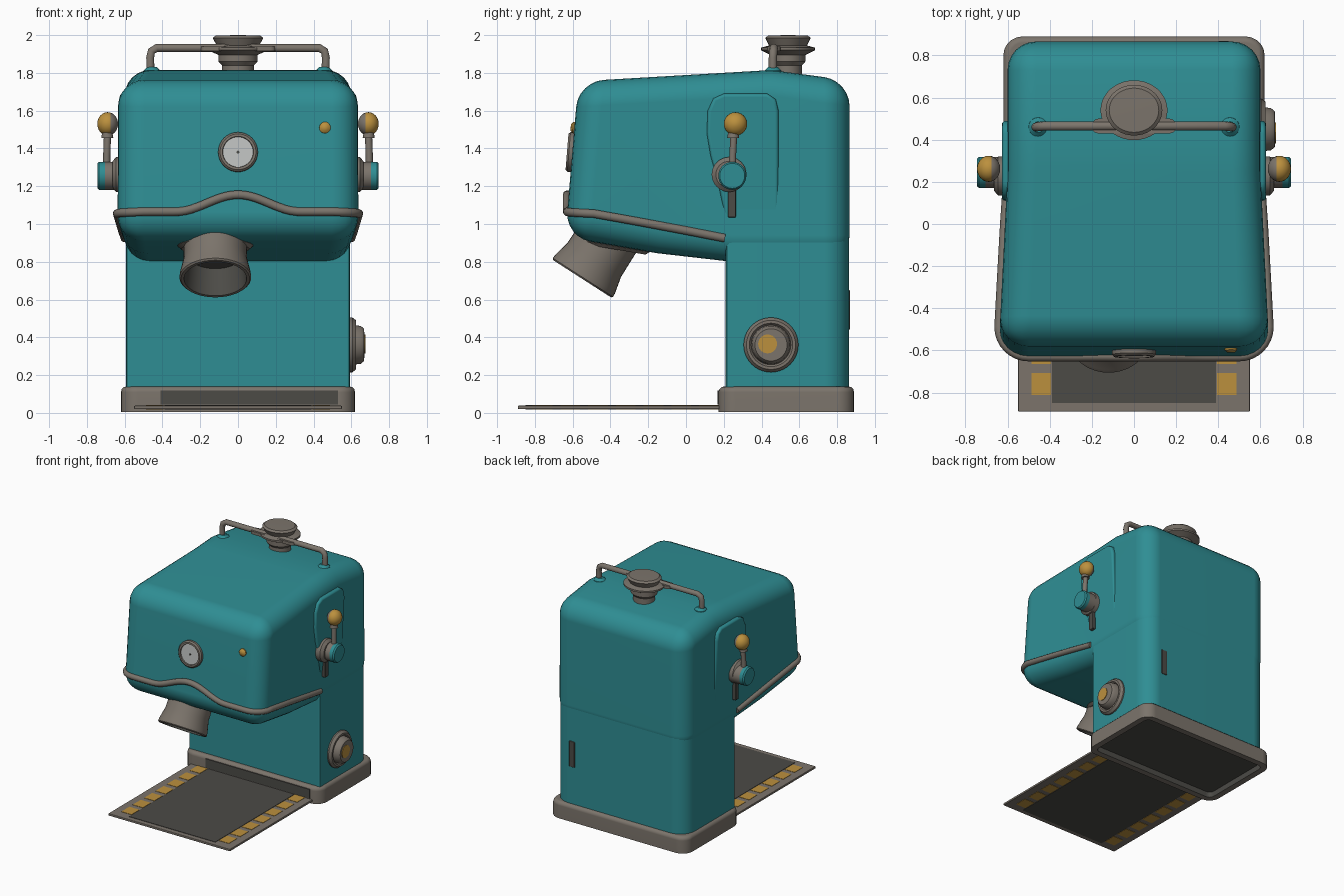
import bpy, bmesh, math
from mathutils import Vector

if "Cube" in bpy.data.objects:
    bpy.data.objects.remove(bpy.data.objects["Cube"])


def material(name, rgb):
    m = bpy.data.materials.new(name)
    m.diffuse_color = (*rgb, 1)
    m.use_nodes = True
    m.node_tree.nodes["Principled BSDF"].inputs["Base Color"].default_value = m.diffuse_color
    return m


TEAL = material("teal", (0.028, 0.27, 0.295))
TAUPE = material("taupe_metal", (0.2, 0.175, 0.148))
DARK = material("dark_grey", (0.072, 0.07, 0.062))
AMBER = material("amber", (0.5, 0.28, 0.048))
WHITE = material("pale_grey", (0.52, 0.54, 0.53))


def finish(name, bm, *mats, angle=35):
    bmesh.ops.recalc_face_normals(bm, faces=bm.faces)
    me = bpy.data.meshes.new(name)
    bm.to_mesh(me)
    bm.free()
    ob = bpy.data.objects.new(name, me)
    bpy.context.collection.objects.link(ob)
    for m in mats:
        me.materials.append(m)
    bpy.ops.object.select_all(action='DESELECT')
    ob.select_set(True)
    bpy.context.view_layer.objects.active = ob
    bpy.ops.object.shade_smooth_by_angle(angle=math.radians(angle))
    wn = ob.modifiers.new("weighted_normals", 'WEIGHTED_NORMAL')
    wn.keep_sharp = True
    return ob


def bevel(bm, edges, offset, segments=4):
    bmesh.ops.bevel(bm, geom=list(edges), offset=offset, segments=segments,
                    profile=0.5, affect='EDGES', clamp_overlap=True)


def prism_mesh(pts, x0, x1):
    """Profile of (y, z) points extruded along x."""
    bm = bmesh.new()
    f = bm.faces.new([bm.verts.new((x0, y, z)) for y, z in pts])
    new = bmesh.ops.extrude_face_region(bm, geom=[f])['geom']
    for v in new:
        if isinstance(v, bmesh.types.BMVert):
            v.co.x = x1
    bmesh.ops.recalc_face_normals(bm, faces=bm.faces)
    return bm


def box_mesh(x0, x1, y0, y1, z0, z1):
    return prism_mesh([(y0, z0), (y1, z0), (y1, z1), (y0, z1)], x0, x1)


def box(name, dims, mat, r=0):
    bm = box_mesh(*dims)
    if r:
        bevel(bm, bm.edges, r, 3)
    return finish(name, bm, mat)


def vertical(e):
    d = e.verts[0].co - e.verts[1].co
    return abs(d.z) > 0.9 * d.length


def lathe(name, prof, loc, axis, *mats, slots=None, n=40, sx=1):
    """Profile of (radius, height) turned about an axis."""
    bm = bmesh.new()
    q = Vector(axis).to_track_quat('Z', 'Y')
    rings = []
    for r, h in prof:
        k = 1 if r == 0 else n
        rings.append([bm.verts.new(q @ Vector((sx * r * math.cos(a), r * math.sin(a), h)) + Vector(loc))
                      for a in (2 * math.pi * i / n for i in range(k))])
    for s, (a, b) in enumerate(zip(rings, rings[1:])):
        for i in range(n):
            j = (i + 1) % n
            vs = [a[i % len(a)], a[j % len(a)], b[j % len(b)], b[i % len(b)]]
            f = bm.faces.new(list(dict.fromkeys(vs)))
            f.material_index = slots[s] if slots else 0
    return finish(name, bm, *mats)


def tube(name, pts, r, mat, bez=False):
    cu = bpy.data.curves.new(name, 'CURVE')
    cu.dimensions = '3D'
    cu.bevel_depth = r
    cu.bevel_resolution = 3
    cu.use_fill_caps = True
    sp = cu.splines.new('POLY')
    sp.points.add(len(pts) - 1)
    for p, c in zip(sp.points, pts):
        p.co = (*c, 1)
    cu.materials.append(mat)
    ob = bpy.data.objects.new(name, cu)
    bpy.context.collection.objects.link(ob)
    bpy.ops.object.select_all(action='DESELECT')
    ob.select_set(True)
    bpy.context.view_layer.objects.active = ob
    bpy.ops.object.convert(target='MESH')
    bpy.ops.object.shade_smooth_by_angle(angle=math.radians(50))


# head housing: rounded profile, widening towards the front
bm = prism_mesh([(-0.64, 0.93), (-0.15, 0.845), (0.2, 0.805), (0.866, 0.805),
                 (0.866, 1.76), (0.45, 1.815), (-0.57, 1.755)], -0.6, 0.6)
bevel(bm, [e for e in bm.edges if e.calc_face_angle() > 0.6], 0.135, 6)
bmesh.ops.bisect_plane(bm, geom=bm.verts[:] + bm.edges[:] + bm.faces[:],
                       plane_co=(0, 0.25, 0), plane_no=(0, 1, 0))
for v in bm.verts:
    v.co.x *= 1 + max(0, 0.25 - v.co.y) * 0.083
finish("head_housing", bm, TEAL)

# column: crisp front edges, round back edges
bm = box_mesh(-0.594, 0.594, 0.21, 0.863, 0.08, 1.5)
bevel(bm, [e for e in bm.edges if vertical(e) and e.verts[0].co.y > 0.5], 0.13, 6)
bevel(bm, [e for e in bm.edges if vertical(e) and e.verts[0].co.y < 0.22], 0.02, 2)
finish("column", bm, TEAL)

# base with hollow dark underside
bm = box_mesh(-0.62, 0.62, 0.172, 0.89, 0.005, 0.14)
bevel(bm, [e for e in bm.edges if vertical(e)], 0.09, 5)
bm.normal_update()
bevel(bm, [e for e in bm.edges if all(v.co.z > 0.13 for v in e.verts)
           and e.calc_face_angle() > 1], 0.03, 3)
bm.normal_update()
under = [f for f in bm.faces if f.normal.z < -0.9]
bmesh.ops.inset_region(bm, faces=under, thickness=0.05, depth=0)
under[0].material_index = 1
for f in bmesh.ops.extrude_discrete_faces(bm, faces=under)['faces']:
    f.material_index = 1
    for v in f.verts:
        v.co.z = 0.05
finish("base", bm, TAUPE, DARK)
box("base_front_panel", (-0.41, 0.53, 0.167, 0.19, 0.045, 0.118), DARK)

# drip tray with dark mat and amber squares
box("drip_tray", (-0.55, 0.55, -0.89, 0.2, 0.02, 0.038), TAUPE, 0.005)
box("tray_mat", (-0.39, 0.39, -0.85, 0.17, 0.017, 0.041), DARK)
for s in (-1, 1):
    for i in range(7):
        y = -0.76 + 0.147 * i
        box("tray_square", (s * 0.44 - 0.046, s * 0.44 + 0.046, y - 0.052, y + 0.052,
                            0.0175, 0.0405), AMBER)

# trim band round the head, waved at the front
half = []
for i in range(17):
    x = 0.5 * i / 16
    bump = 0.045 * (1 + math.cos(math.pi * x / 0.33)) if x < 0.33 else 0
    half.append((x, -0.629, 1.065 + bump))
for i in range(1, 9):
    a = math.pi / 2 * i / 8
    half.append((0.5 + 0.14 * math.sin(a), -0.489 - 0.14 * math.cos(a), 1.065 - 0.01 * i / 8))
half += [(0.627, -0.25, 1.012), (0.613, 0, 0.965), (0.599, 0.205, 0.925)]
tube("trim_band", [(-x, y, z) for x, y, z in half[:0:-1]] + half, 0.023, TAUPE)

# tilted spout with dark hollow
lathe("spout", [(0, -0.33), (0.165, -0.33), (0.168, -0.12), (0.188, -0.03), (0.19, -0.008), (0.182, 0),
                (0.166, 0), (0.15, -0.16), (0, -0.16)],
      (-0.12, -0.55, 0.71), (0, -0.54, -0.84), TAUPE, DARK, slots=[0] * 6 + [1, 1])
lathe("spout_collar", [(0, 0.06), (0.2, 0.06), (0.2, 0.005), (0.18, -0.012), (0, -0.012)],
      (-0.12, -0.39, 0.88), (0, 0.17, 1), TAUPE)

# pressure gauge and lamp
lathe("gauge", [(0, -0.04), (0.105, -0.04), (0.105, 0.018), (0.095, 0.028), (0.082, 0.028),
                (0.08, 0.018), (0, 0.018)], (0, -0.602, 1.38), (0, -1, 0.08),
      TAUPE, WHITE, slots=[0] * 5 + [1])
lathe("gauge_hub", [(0, 0), (0.008, 0), (0.008, 0.006), (0, 0.006)],
      (0, -0.618, 1.38), (0, -1, 0.08), DARK, n=12)
lathe("lamp", [(0, -0.03), (0.03, -0.03), (0.03, 0.008), (0.018, 0.018), (0, 0.02)],
      (0.46, -0.591, 1.51), (0, -1, 0.08), AMBER, n=20)

# side panels, slots and levers on both sides
panel = [(0.49, 1.0), (0.49, 1.6), (0.475, 1.66), (0.43, 1.69), (0.2, 1.69), (0.145, 1.665),
         (0.115, 1.6), (0.11, 1.48), (0.13, 1.36), (0.17, 1.22), (0.21, 1.0)]
for s in (-1, 1):
    bm = prism_mesh(panel, s * 0.56, s * 0.627)
    bevel(bm, [e for e in bm.edges if all(abs(v.co.x) > 0.62 for v in e.verts)], 0.018, 3)
    for v in bm.verts:  # fade into the column at the bottom
        if v.co.z < 1.1:
            v.co.x -= s * 0.03
    finish("side_panel", bm, TEAL, angle=50)
    box("lever_slot", (s * 0.618 - 0.016, s * 0.618 + 0.016, 0.222, 0.264, 1.035, 1.2), DARK, 0.006)
    lathe("lever_boss", [(0, 0.58), (0.092, 0.58), (0.092, 0.645), (0.07, 0.665), (0, 0.665)],
          (0, 0.228, 1.262), (s, 0, 0), TAUPE)
    lathe("lever_hub", [(0, 0.64), (0.074, 0.64), (0.074, 0.705), (0.074, 0.735), (0.066, 0.745), (0, 0.745)],
          (0, 0.245, 1.255), (s, 0, 0), TAUPE, TEAL, slots=[0, 0, 1, 1, 1])
    tube("lever_arm", [(s * 0.695, 0.247, 1.26), (s * 0.695, 0.247, 1.36), (s * 0.69, 0.255, 1.5)],
         0.019, TAUPE)
    lathe("lever_ferrule", [(0, 0), (0.032, 0), (0.024, 0.05), (0, 0.05)],
          (s * 0.692, 0.25, 1.455), (0, 0, 1), TAUPE, n=20)
    lathe("lever_ball", [(0.062 * math.sin(math.pi * i / 12) if 0 < i < 12 else 0,
                          -0.055 * math.cos(math.pi * i / 12)) for i in range(13)],
          (s * 0.69, 0.262, 1.53), (s, 0, 0), TAUPE, AMBER, slots=[0] * 5 + [1] * 7, n=24)

# dial low on the right side
lathe("dial", [(0, 0.57), (0.145, 0.57), (0.145, 0.605), (0.13, 0.625), (0.115, 0.625), (0.105, 0.612),
               (0.1, 0.65), (0.085, 0.668), (0, 0.67)], (0, 0.45, 0.36), (1, 0, 0), TAUPE)
lathe("dial_mark", [(0, 0.66), (0.05, 0.66), (0.05, 0.674), (0, 0.674)],
      (0, 0.432, 0.365), (1, 0, 0), AMBER, n=24)

# slot in the back
box("back_slot", (0.4, 0.45, 0.85, 0.869, 0.44, 0.65), DARK, 0.006)

# top rail and filler cap
side = [(0.462, 0.46, 1.76), (0.465, 0.46, 1.88), (0.458, 0.462, 1.915), (0.43, 0.465, 1.932)]
tube("top_rail", [(-x, y, z) for x, y, z in side] + side[::-1], 0.022, TAUPE)
for s in (-1, 1):
    lathe("rail_foot", [(0, -0.05), (0.055, -0.05), (0.045, 0.012), (0.026, 0.03), (0, 0.03)],
          (s * 0.455, 0.46, 1.8), (0, 0, 1), TEAL, n=20)
lathe("filler_cap", [(0, 1.76), (0.075, 1.76), (0.075, 1.84), (0.092, 1.86), (0.092, 1.895), (0.142, 1.92),
                     (0.142, 1.934), (0.1, 1.945), (0.11, 1.965), (0.12, 1.985), (0.105, 1.998), (0, 2.0)],
      (0, 0.54, 0), (0, 0, 1), TAUPE, sx=1.12)
bm = prism_mesh([(0.43, 1.915), (0.5, 1.915), (0.5, 1.94), (0.43, 1.94)], -0.2, 0.2)
bevel(bm, [e for e in bm.edges if vertical(e)], 0.03, 3)
finish("cap_bracket", bm, TAUPE)
